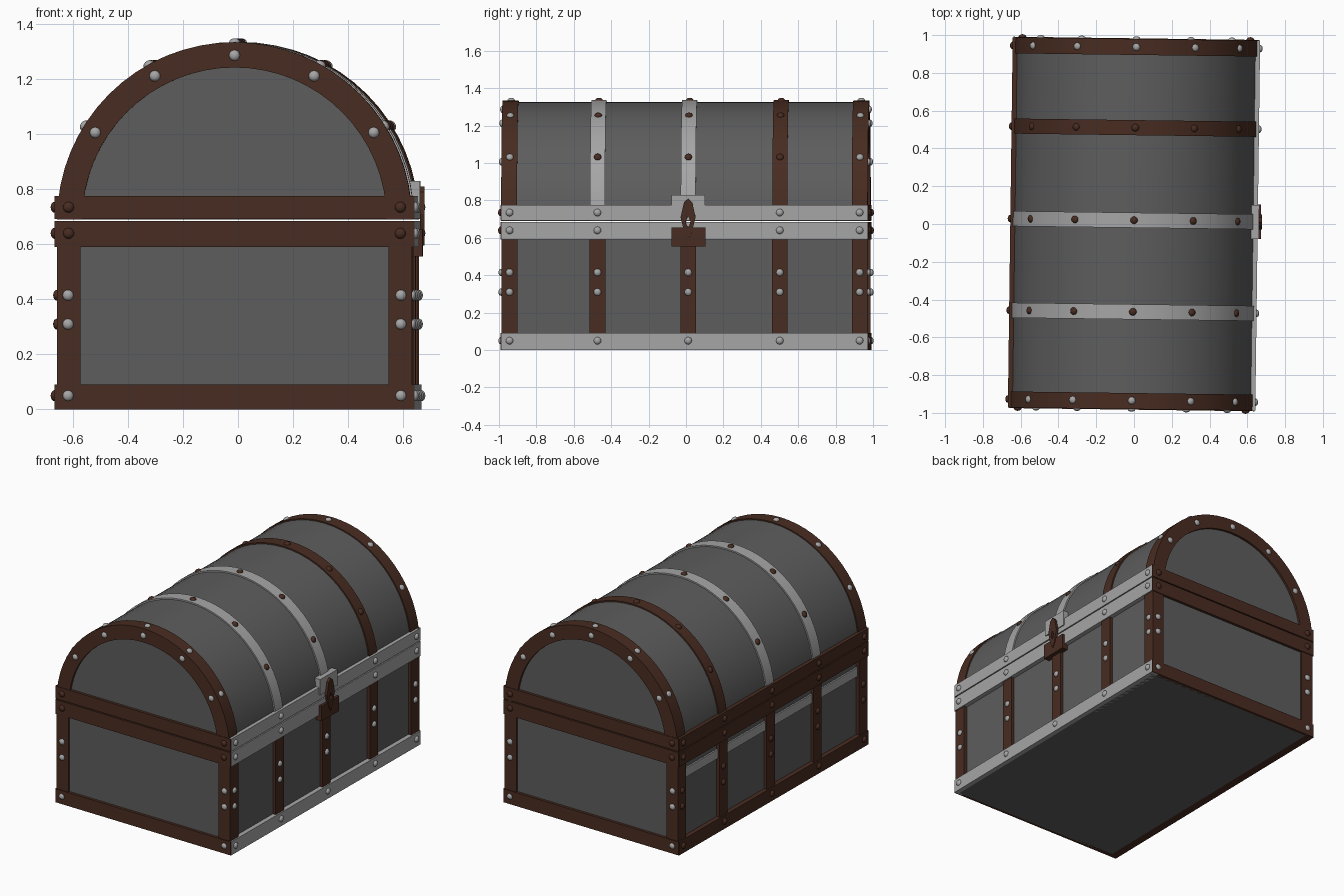
import bpy, bmesh, math
from mathutils import Matrix, Vector

if "Cube" in bpy.data.objects:
    bpy.data.objects.remove(bpy.data.objects["Cube"])

brown = bpy.data.materials.new("brown")
brown.diffuse_color = (0.065, 0.025, 0.015, 1)
brown.use_nodes = True
brown.node_tree.nodes["Principled BSDF"].inputs["Base Color"].default_value = brown.diffuse_color
dark = bpy.data.materials.new("dark_panel")
dark.diffuse_color = (0.11, 0.11, 0.11, 1)
dark.use_nodes = True
dark.node_tree.nodes["Principled BSDF"].inputs["Base Color"].default_value = dark.diffuse_color
steel = bpy.data.materials.new("light_metal")
steel.diffuse_color = (0.38, 0.38, 0.38, 1)
steel.use_nodes = True
steel.node_tree.nodes["Principled BSDF"].inputs["Base Color"].default_value = steel.diffuse_color

TURN = Matrix.Rotation(math.radians(-0.75), 4, 'Z')  # chest sits slightly turned
CZ, R = 0.69, 0.645                                  # lid arc centre and radius
BANDS = [-0.935, -0.465, 0.02, 0.51, 0.937]
ARC = [32, 61, 90, 119, 148]


def finish(name, bm, mat, smooth=False):
    bmesh.ops.recalc_face_normals(bm, faces=bm.faces)
    me = bpy.data.meshes.new(name)
    bm.to_mesh(me)
    bm.free()
    ob = bpy.data.objects.new(name, me)
    bpy.context.collection.objects.link(ob)
    me.materials.append(mat)
    ob.matrix_world = TURN
    if smooth:
        bpy.ops.object.select_all(action='DESELECT')
        ob.select_set(True)
        bpy.context.view_layer.objects.active = ob
        bpy.ops.object.shade_smooth_by_angle(angle=math.radians(35))
    return ob


def box(name, lo, hi, mat):
    bm = bmesh.new()
    lo, hi = Vector(lo), Vector(hi)
    m = Matrix.Translation((lo + hi) / 2) @ Matrix.Diagonal((*(hi - lo), 1))
    bmesh.ops.create_cube(bm, size=1, matrix=m)
    return finish(name, bm, mat)


def arch(name, r_out, r_in, y0, y1, mat, n=32):
    # half ring (or solid half disc when r_in is 0) extruded along y
    bm = bmesh.new()

    def ring(r):
        return [bm.verts.new((r * math.cos(math.pi * i / n), y0,
                              CZ + r * math.sin(math.pi * i / n))) for i in range(n + 1)]
    o = ring(r_out)
    if r_in:
        k = ring(r_in)
        faces = [bm.faces.new((o[i], o[i + 1], k[i + 1], k[i])) for i in range(n)]
    else:
        faces = [bm.faces.new(o)]
    ext = bmesh.ops.extrude_face_region(bm, geom=faces, use_keep_orig=True)
    verts = [g for g in ext['geom'] if isinstance(g, bmesh.types.BMVert)]
    bmesh.ops.translate(bm, verts=verts, vec=(0, y1 - y0, 0))
    return finish(name, bm, mat, True)


def rivets(name, spots, mat):
    # domed studs given as (position, outward normal)
    bm = bmesh.new()
    for p, nrm in spots:
        rot = Vector(nrm).to_track_quat('Z', 'Y').to_matrix().to_4x4()
        m = Matrix.Translation(p) @ rot @ Matrix.Diagonal((1, 1, 0.7, 1))
        bmesh.ops.create_uvsphere(bm, u_segments=12, v_segments=8, radius=0.02, matrix=m)
    return finish(name, bm, mat, True)


# body and lid cores
box("body", (-0.625, -0.965, 0), (0.625, 0.965, 0.683), dark)
arch("lid_barrel", R - 0.008, 0, -0.965, 0.965, dark)

# lid hoops
for i, y in enumerate(BANDS):
    end = i in (0, 4)
    if end:
        s = 1 if y > 0 else -1
        arch("end_hoop", R, R - 0.092, min(s * 0.895, s * 0.98), max(s * 0.895, s * 0.98), brown)
    else:
        arch("middle_hoop", R + 0.001, R - 0.03, y - 0.04, y + 0.04, brown if i == 3 else steel)

# horizontal straps: (bottom, top)
STRAPS = [(0, 0.09), (0.59, 0.685), (0.692, 0.775)]
for z0, z1 in STRAPS:
    box("right_strap", (0.60, -0.978, z0), (0.655, 0.978, z1), steel)
    box("left_strap", (-0.655, -0.978, z0), (-0.60, 0.978, z1), brown)
    for s in (-1, 1):
        ys = sorted((s * 0.95, s * 0.983))
        box("end_strap", (-0.652, ys[0], z0), (0.652, ys[1], z1), brown)
box("left_rail", (-0.635, -0.95, 0.48), (-0.60, 0.95, 0.54), steel)

# upright posts
for s in (-1, 1):
    for i, y in enumerate(BANDS):
        inner = 0.56 if i in (0, 4) else 0.60
        y0, y1 = y - 0.042, y + 0.042
        if i == 0:
            y0 = -0.978
        if i == 4:
            y1 = 0.978
        xs = sorted((s * inner, s * 0.646))
        box("post", (xs[0], y0, 0.03), (xs[1], y1, 0.64), brown)

# rivets
light, rusty = [], []
for i, y in enumerate(BANDS):
    for a in ARC:
        d = Vector((math.cos(math.radians(a)), 0, math.sin(math.radians(a))))
        c = Vector((0, y, CZ))
        (light if i in (0, 4) else rusty).append((c + d * R, d))
        if i in (0, 4):
            s = 1 if y > 0 else -1
            light.append((Vector((0, s * 0.98, CZ)) + d * 0.597, (0, s, 0)))
    for z in (0.05, 0.31, 0.415, 0.64, 0.735):
        x = 0.646 if 0.2 < z < 0.5 else 0.655
        light.append((Vector((x, y, z)), (1, 0, 0)))
        rusty.append((Vector((-x, y, z)), (-1, 0, 0)))
for sx in (-1, 1):
    for sy in (-1, 1):
        for z in (0.05, 0.31, 0.415):
            light.append((Vector((sx * 0.605, sy * 0.981, z)), (0, sy, 0)))
        for z in (0.64, 0.735):
            rusty.append((Vector((sx * 0.603, sy * 0.983, z)), (0, sy, 0)))
rivets("light_rivets", light, steel)
rivets("brown_rivets", rusty, brown)

# clasp plates
box("clasp_upper_plate", (0.62, -0.07, 0.725), (0.662, 0.11, 0.83), steel)
box("clasp_lower_plate", (0.63, -0.07, 0.555), (0.672, 0.112, 0.655), brown)

# hasp with a diamond opening
OUT = [(0, 0.81), (0.022, 0.79), (0.04, 0.71), (0.02, 0.63), (0, 0.595),
       (-0.02, 0.63), (-0.04, 0.71), (-0.022, 0.79)]
HOLE = [(0, 0.715), (0.006, 0.705), (0.013, 0.685), (0.006, 0.665), (0, 0.655),
        (-0.006, 0.665), (-0.013, 0.685), (-0.006, 0.705)]
bm = bmesh.new()
o, k = [[bm.verts.new((0.662, 0.02 + y, z)) for y, z in pts] for pts in (OUT, HOLE)]
faces = [bm.faces.new((o[i], o[(i + 1) % 8], k[(i + 1) % 8], k[i])) for i in range(8)]
ext = bmesh.ops.extrude_face_region(bm, geom=faces, use_keep_orig=True)
bmesh.ops.translate(bm, vec=(0.016, 0, 0),
                    verts=[g for g in ext['geom'] if isinstance(g, bmesh.types.BMVert)])
finish("clasp_hasp", bm, brown)
